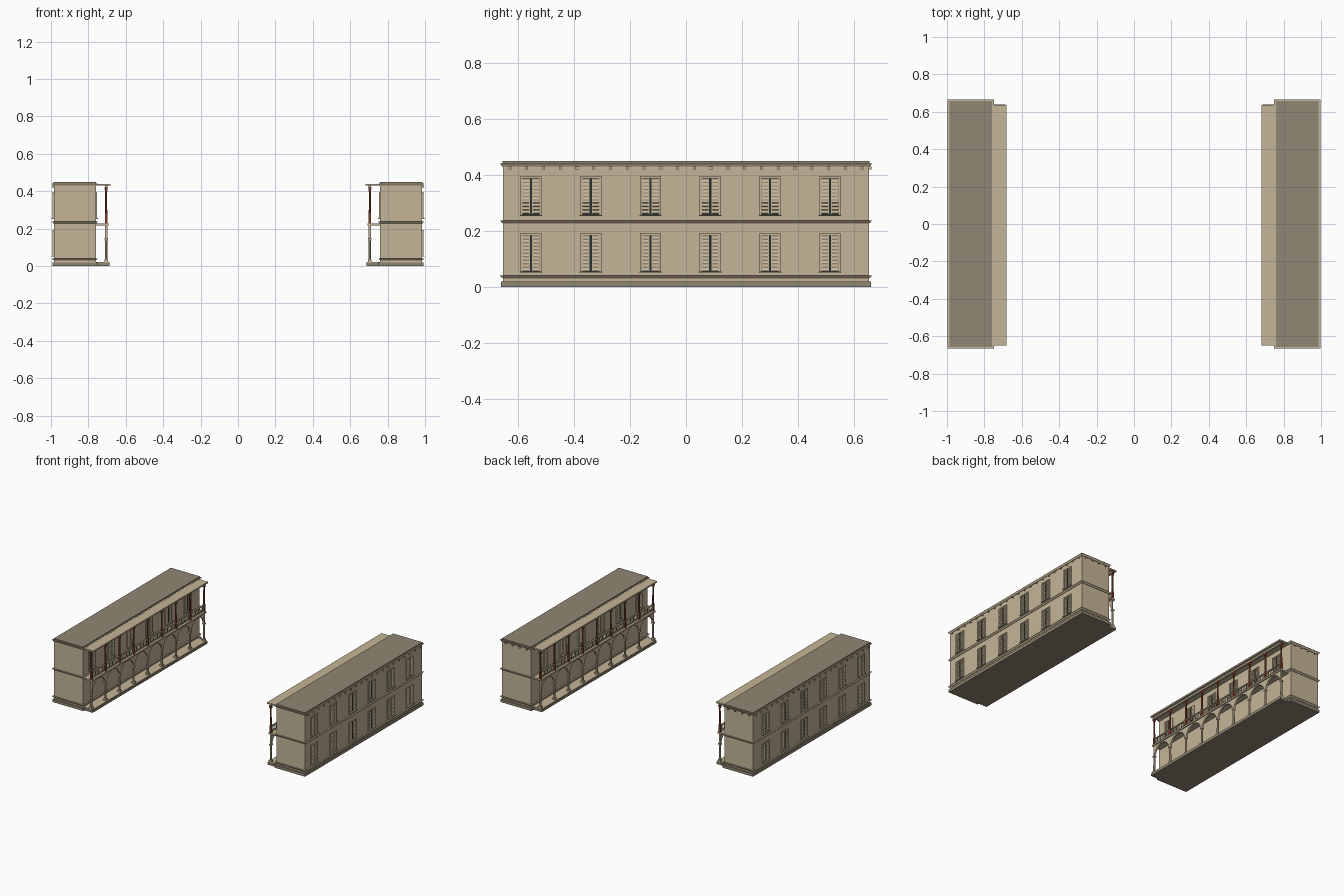
import bpy, bmesh, math
from mathutils import Matrix, Vector

cube = bpy.data.objects.get("Cube")
if cube:
    bpy.data.objects.remove(cube, do_unlink=True)


def material(name, color):
    m = bpy.data.materials.new(name)
    m.diffuse_color = (*color, 1)
    m.use_nodes = True
    m.node_tree.nodes["Principled BSDF"].inputs["Base Color"].default_value = (*color, 1)
    return m


STONE = material("sandstone", (0.55, 0.46, 0.31))
GREY = material("grey_stone", (0.28, 0.24, 0.17))
RED = material("red_wood", (0.24, 0.06, 0.03))
DARK = material("dark_glass", (0.02, 0.03, 0.03))

parts = {}


def part(name, mat):
    if name not in parts:
        parts[name] = (bmesh.new(), mat)
    return parts[name][0]


def box(bm, x, y, z, flare=0.0, tilt=0.0):
    """Box from ranges; flare widens the top, tilt leans it about y."""
    c = Vector(((x[0] + x[1]) / 2, (y[0] + y[1]) / 2, (z[0] + z[1]) / 2))
    size = Matrix.Diagonal((abs(x[1] - x[0]), y[1] - y[0], z[1] - z[0], 1))
    mat = Matrix.Translation(c) @ Matrix.Rotation(tilt, 4, 'Y') @ size
    verts = bmesh.ops.create_cube(bm, size=1, matrix=mat)["verts"]
    if flare:
        for v in verts:
            if v.co.z > c.z:
                v.co.x += math.copysign(flare, v.co.x - c.x)
                v.co.y += math.copysign(flare, v.co.y - c.y)


def post(bm, x, y, z0, z1, r0, r1, sides=10):
    mat = Matrix.Translation((x, y, (z0 + z1) / 2))
    bmesh.ops.create_cone(bm, cap_ends=True, segments=sides, radius1=r0,
                          radius2=r1, depth=z1 - z0, matrix=mat)


# Main block, base and roof
IN, OUT, END = 0.76, 0.985, 0.655
box(part("walls", STONE), (IN, OUT), (-END, END), (0.02, 0.437))
box(part("base", GREY), (0.75, 0.991), (-0.663, 0.663), (0, 0.02))
box(part("base", GREY), (0.686, 0.751), (-0.65, 0.638), (0, 0.016))
box(part("roof", GREY), (IN - 0.002, OUT + 0.002), (-0.657, 0.657), (0.44, 0.45))

# Flared bands round the block
for z, h in ((0.032, 0.009), (0.229, 0.009), (0.43, 0.012)):
    box(part("bands", STONE), (IN - 0.003, OUT + 0.003), (-END - 0.003, END + 0.003),
        (z, z + h), flare=0.008)

# Small eave blocks on the outer side and back end
for i in range(22):
    y = -0.63 + i * 0.06
    box(part("eave_blocks", STONE), (OUT, OUT + 0.01), (y - 0.005, y + 0.005), (0.42, 0.43))
for i in range(4):
    x = 0.79 + i * 0.055
    box(part("eave_blocks", STONE), (x - 0.005, x + 0.005), (END, END + 0.009), (0.42, 0.43))


def window(wall, s, y, z):
    """Shuttered window on a wall at x = wall, facing s, with its foot at z."""
    def put(name, mat, d0, d1, ya, yb, za, zb, tilt=0.0):
        xs = sorted((wall + s * d0, wall + s * d1))
        box(part(name, mat), xs, (y + ya, y + yb), (z + za, z + zb), tilt=tilt)
    put("window_glass", DARK, 0, 0.002, -0.032, 0.032, 0.005, 0.138)
    put("window_sills", STONE, 0, 0.012, -0.04, 0.04, 0, 0.005)
    put("window_frames", STONE, 0, 0.006, -0.038, 0.038, 0.136, 0.143)
    for k in (-1, 1):
        a, b = sorted((k * 0.032, k * 0.038))
        put("window_frames", STONE, 0, 0.006, a, b, 0.005, 0.136)
        # Shutter leaf: backing, stiles and tilted slats
        a, b = sorted((k * 0.005, k * 0.032))
        put("shutter_backs", GREY, 0.001, 0.0035, a, b, 0.007, 0.135)
        for e in (0.0055, 0.0295):
            put("shutters", STONE, 0.003, 0.007, k * e - 0.0017, k * e + 0.0017, 0.007, 0.135)
        for i in range(10):
            h = 0.014 + i * 0.0125
            put("shutters", STONE, 0.004, 0.006, a + 0.002, b - 0.002,
                h - 0.004, h + 0.004, tilt=-s * 0.35)


for i in range(6):
    y = -0.555 + i * 0.214
    window(OUT, 1, y, 0.05)
    window(OUT, 1, y, 0.253)
    window(IN, -1, y, 0.253)

# Gallery floors and roof on the inner side
Y0, Y1, CX = -0.638, 0.626, 0.705
box(part("gallery_floor", STONE), (0.688, IN), (-0.648, 0.636), (0.016, 0.021))
box(part("gallery_deck", STONE), (0.692, IN), (-0.646, 0.634), (0.217, 0.228))
box(part("gallery_roof", STONE), (0.682, IN), (-0.65, 0.637), (0.43, 0.44))
box(part("gallery_beam", STONE), (0.698, 0.712), (Y0, Y1), (0.418, 0.43))

# Columns below, red posts above
BAYS = 8
step = (Y1 - Y0) / BAYS
for i in range(BAYS + 1):
    y = Y0 + i * step
    low, top = part("lower_columns", STONE), part("upper_posts", RED)
    box(low, (CX - 0.01, CX + 0.01), (y - 0.01, y + 0.01), (0.02, 0.034))
    post(low, CX, y, 0.034, 0.14, 0.0075, 0.0065)
    box(low, (CX - 0.009, CX + 0.009), (y - 0.009, y + 0.009), (0.138, 0.147))
    box(top, (CX - 0.007, CX + 0.007), (y - 0.007, y + 0.007), (0.228, 0.28))
    post(top, CX, y, 0.28, 0.405, 0.0065, 0.005)
    box(top, (CX - 0.006, CX + 0.006), (y - 0.006, y + 0.006), (0.4, 0.42), flare=0.003)

# Arches and railings between the columns
for i in range(BAYS):
    a, b = Y0 + i * step, Y0 + (i + 1) * step
    mid, r, spring, head = (a + b) / 2, step / 2 - 0.008, 0.143, 0.218
    bm = part("arches", STONE)
    for k in (-1, 1):
        # Half arch as quads from the curve up to the deck
        pts = [(mid + k * r * math.cos(t * math.pi / 16),
                spring + (head - spring - 0.008) * math.sin(t * math.pi / 16)) for t in range(9)]
        pts.insert(0, (mid + k * step / 2, spring))
        for p, q in zip(pts, pts[1:]):
            quad = [(p[0], p[1]), (q[0], q[1]), (q[0], head), (p[0], head)]
            f = bm.faces.new([bm.verts.new((CX - 0.006, *c)) for c in quad])
            ext = bmesh.ops.extrude_face_region(bm, geom=[f])["geom"]
            bmesh.ops.translate(bm, vec=(0.012, 0, 0),
                                verts=[v for v in ext if isinstance(v, bmesh.types.BMVert)])
    rail = part("railing", STONE)
    box(rail, (CX - 0.005, CX + 0.005), (a, b), (0.268, 0.275))
    box(rail, (CX - 0.004, CX + 0.004), (a, b), (0.233, 0.237))
    for j in range(1, 10):
        y = a + step * j / 10
        post(rail, CX, y, 0.237, 0.268, 0.0032, 0.0024, 6)

# Turn the parts into objects, mirrored to make the facing block
for name, (bm, mat) in parts.items():
    bmesh.ops.recalc_face_normals(bm, faces=bm.faces)
    mesh = bpy.data.meshes.new(name)
    bm.to_mesh(mesh)
    bm.free()
    mesh.materials.append(mat)
    ob = bpy.data.objects.new(name, mesh)
    bpy.context.collection.objects.link(ob)
    ob.modifiers.new("mirror", 'MIRROR').use_axis[0] = True
